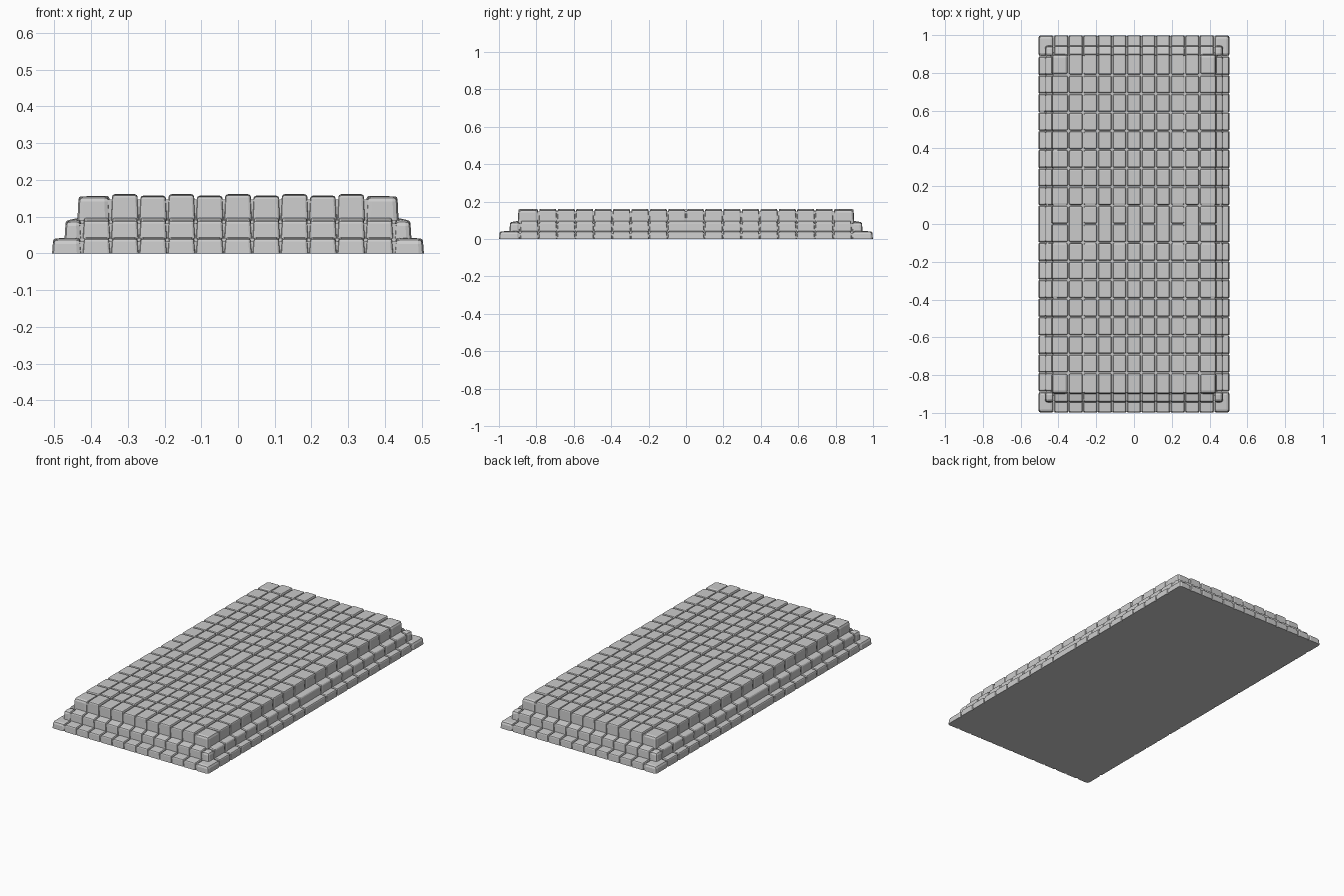
import bpy, bmesh

if "Cube" in bpy.data.objects:
    bpy.data.objects.remove(bpy.data.objects["Cube"])

PX, PY = 0.077, 0.0985   # block pitch


def block(target, x0, x1, y0, y1, z0, z1, hx, hy, drop, corner):
    """One worn stone: tapered upward, all edges but the base ones bevelled."""
    g, t = 0.001, 0.003
    bm = bmesh.new()
    v = {}
    for i, x in enumerate((x0, x1)):
        for j, y in enumerate((y0, y1)):
            for k, z in enumerate((z0, z1)):
                ins = g + t * k
                zz = z
                if k and (abs(abs(x) - hx) < 1e-5 or abs(abs(y) - hy) < 1e-5):
                    zz -= drop
                v[i, j, k] = bm.verts.new((x + (ins if i == 0 else -ins),
                                           y + (ins if j == 0 else -ins), zz))
    bm.faces.new([v[0, 0, 0], v[0, 1, 0], v[1, 1, 0], v[1, 0, 0]])
    bm.faces.new([v[0, 0, 1], v[1, 0, 1], v[1, 1, 1], v[0, 1, 1]])
    ring = [(0, 0), (1, 0), (1, 1), (0, 1)]
    for a in range(4):
        p, q = ring[a], ring[(a + 1) % 4]
        bm.faces.new([v[(*p, 0)], v[(*q, 0)], v[(*q, 1)], v[(*p, 1)]])
    edges = [e for e in bm.edges if max(w.co.z for w in e.verts) > z0 + 1e-5]
    bmesh.ops.bevel(bm, geom=edges, offset=0.014 if corner else 0.007,
                    segments=2, profile=0.5, affect='EDGES')
    mesh = bpy.data.meshes.new("tmp")
    bm.to_mesh(mesh)
    bm.free()
    target.from_mesh(mesh)
    bpy.data.meshes.remove(mesh)


def finish(bm, name):
    mesh = bpy.data.meshes.new(name)
    bm.to_mesh(mesh)
    bm.free()
    bpy.context.collection.objects.link(bpy.data.objects.new(name, mesh))


def joints(pitch, count, end):
    half = [pitch * k for k in range(1, count + 1)] + [end]
    return [-h for h in reversed(half)] + half


def layer(name, hx, hy, z0, z1, nx, ny, drop, solid_top):
    bm = bmesh.new()
    xh = [PX * (k + 0.5) for k in range(nx)] + [hx]
    xs = [-x for x in reversed(xh)] + xh
    ys = joints(PY, ny, hy)          # middle cell is a double-length block
    mx, my = len(xs) - 2, len(ys) - 2
    for i in range(mx + 1):
        odd = (i - mx // 2) % 2 == 1
        for j in range(my + 1):
            ex, ey = i in (0, mx), j in (0, my)
            if not (solid_top or ex or ey):
                continue
            top = z1 + (0.004 if solid_top and not odd else 0)
            spans = [(ys[j], ys[j + 1])]
            if solid_top and odd and j == my // 2:
                spans = [(ys[j], 0), (0, ys[j + 1])]
            for a, b in spans:
                block(bm, xs[i], xs[i + 1], a, b, z0, top, hx, hy, drop, ex and ey)
    finish(bm, name)


# Three stepped courses of stone
layer("bottom_course", 0.507, 1.0, 0.0, 0.046, 6, 9, 0.006, False)
layer("middle_course", 0.473, 0.945, 0.04, 0.098, 6, 9, 0.009, False)
layer("top_course", 0.438, 0.90, 0.09, 0.157, 5, 8, 0.002, True)

# Solid core behind the joints
core = bmesh.new()
for hx, hy, z0, z1 in ((0.499, 0.992, 0, 0.032), (0.465, 0.937, 0.02, 0.082),
                       (0.43, 0.892, 0.07, 0.146)):
    r = bmesh.ops.create_cube(core, size=1)
    bmesh.ops.scale(core, vec=(2 * hx, 2 * hy, z1 - z0), verts=r["verts"])
    bmesh.ops.translate(core, vec=(0, 0, (z0 + z1) / 2), verts=r["verts"])
finish(core, "core")
